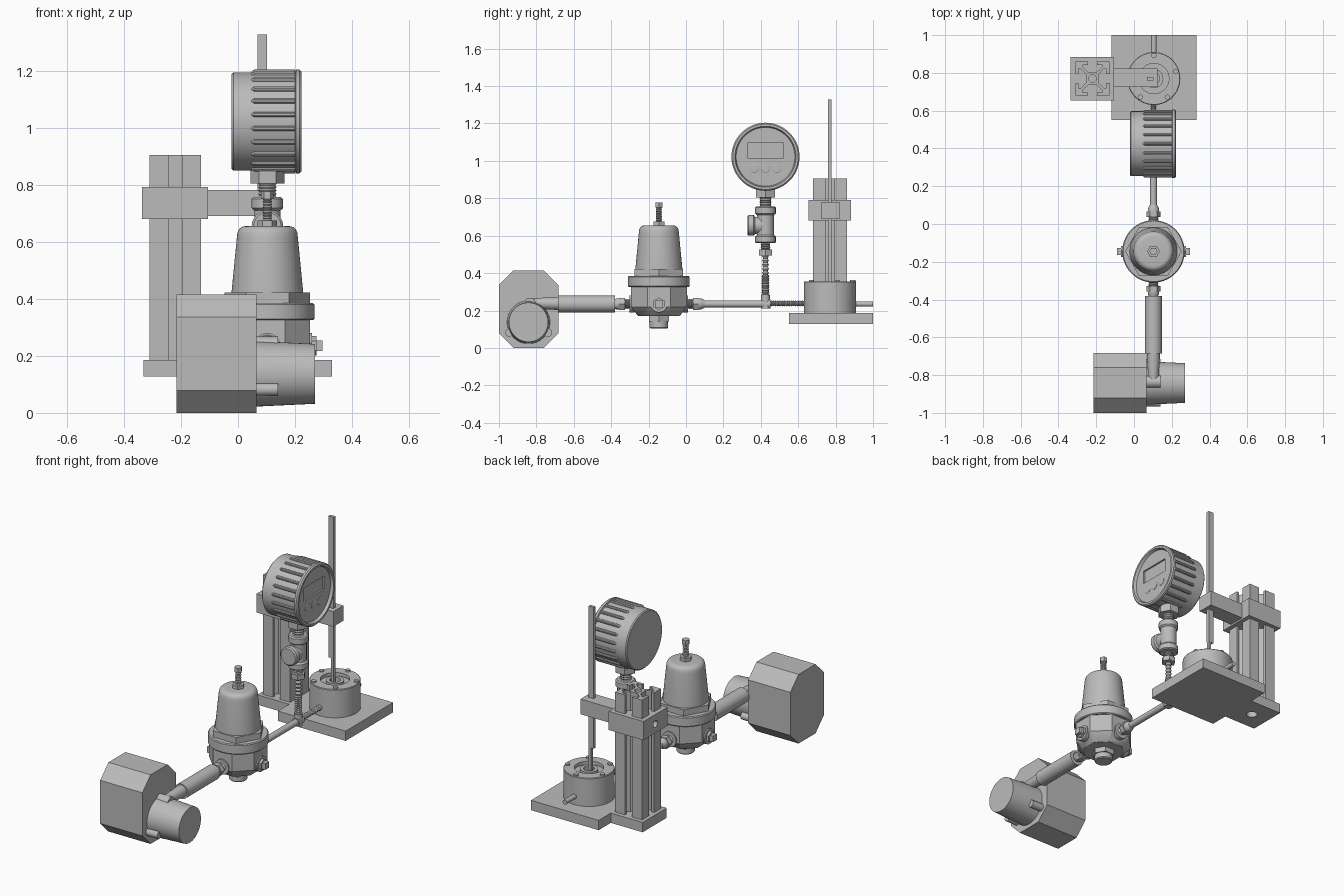
import bpy, bmesh, math
from mathutils import Matrix, Vector

if "Cube" in bpy.data.objects:
    bpy.data.objects.remove(bpy.data.objects["Cube"])

grey = bpy.data.materials.new("machined_grey")
grey.diffuse_color = (0.5, 0.5, 0.5, 1)
grey.use_nodes = True
grey.node_tree.nodes["Principled BSDF"].inputs["Base Color"].default_value = grey.diffuse_color

AXES = {'z': Matrix.Identity(4),
        'x': Matrix.Rotation(math.pi / 2, 4, 'Y'),
        'y': Matrix.Rotation(-math.pi / 2, 4, 'X')}


def finish(name, bm):
    bmesh.ops.recalc_face_normals(bm, faces=bm.faces)
    me = bpy.data.meshes.new(name)
    bm.to_mesh(me)
    bm.free()
    me.materials.append(grey)
    ob = bpy.data.objects.new(name, me)
    bpy.context.collection.objects.link(ob)
    return ob


def lathe(name, prof, at, axis='z', sides=40, turn=0.0):
    """Revolve (radius, position along axis) points; ends are capped."""
    bm = bmesh.new()
    m = Matrix.Translation(at) @ AXES[axis]
    rings = []
    for r, t in prof:
        rings.append([bm.verts.new(m @ Vector((r * math.cos(turn + 2 * math.pi * i / sides),
                                               r * math.sin(turn + 2 * math.pi * i / sides), t)))
                      for i in range(sides)])
    for a, b in zip(rings, rings[1:]):
        for i in range(sides):
            j = (i + 1) % sides
            bm.faces.new((a[i], a[j], b[j], b[i]))
    bm.faces.new(rings[0])
    bm.faces.new(rings[-1])
    return finish(name, bm)


def rod(name, r, a, b, at, axis='z', sides=32, turn=0.0):
    return lathe(name, [(r, a), (r, b)], at, axis, sides, turn)


def ridged(name, r, depth, a, b, n, at, axis='z'):
    """Threaded or corrugated rod."""
    s = (b - a) / n
    prof = [(r - depth, a)]
    for i in range(n):
        prof += [(r, a + s * (i + 0.5)), (r - depth, a + s * (i + 1))]
    return lathe(name, prof, at, axis, 24)


def box(name, x0, x1, y0, y1, z0, z1):
    bm = bmesh.new()
    bmesh.ops.create_cube(bm, size=1)
    for v in bm.verts:
        v.co = ((x0 + x1) / 2 + v.co.x * (x1 - x0), (y0 + y1) / 2 + v.co.y * (y1 - y0),
                (z0 + z1) / 2 + v.co.z * (z1 - z0))
    return finish(name, bm)


def cut(ob, cutter):
    mod = ob.modifiers.new("cut", 'BOOLEAN')
    mod.operation = 'DIFFERENCE'
    mod.solver = 'EXACT'
    mod.object = cutter
    bpy.context.view_layer.objects.active = ob
    bpy.ops.object.modifier_apply(modifier=mod.name)
    bpy.data.objects.remove(cutter, do_unlink=True)


def prism(name, pts, depth, m):
    bm = bmesh.new()
    f = bm.faces.new([bm.verts.new(m @ Vector((x, y, 0))) for x, y in pts])
    d = m.to_3x3() @ Vector((0, 0, depth))
    ext = bmesh.ops.extrude_face_region(bm, geom=[f], use_keep_orig=True)
    bmesh.ops.translate(bm, vec=d, verts=[v for v in ext['geom'] if isinstance(v, bmesh.types.BMVert)])
    return finish(name, bm)


CX, PZ = 0.103, 0.235  # line of the pipework

# Pump: chamfered box, drum, ports and outlet
c = 0.078
y0, y1, z1 = -1.0, -0.683, 0.415
octagon = [(y0 + c, 0), (y1 - c, 0), (y1, c), (y1, z1 - c), (y1 - c, z1), (y0 + c, z1), (y0, z1 - c), (y0, c)]
to_x = Matrix(((0, 0, 1, -0.215), (1, 0, 0, 0), (0, 1, 0, 0), (0, 0, 0, 1)))
prism("pump_box", octagon, 0.28, to_x)
lathe("pump_drum", [(0.115, 0.06), (0.105, 0.27)], (0, -0.842, 0.137), 'x', 48)
for i, y in enumerate((-0.945, -0.738)):
    rod(f"pump_port_{i}", 0.022, 0.05, 0.14, (0, y, 0.082), 'x')
rod("pump_outlet", 0.033, 0.05, 0.14, (0, -0.835, PZ), 'x')
lathe("outlet_pipe", [(0.026, -0.84), (0.036, -0.67)], (CX, 0, PZ + 0.003), 'y')
rod("filter_pipe", 0.045, -0.685, -0.38, (CX, 0, PZ), 'y')

# Pressure regulator
RY = -0.145
R = (CX, RY, 0)
lathe("regulator_body", [(0.118, 0.17), (0.125, 0.175), (0.162, 0.22), (0.162, 0.335)], R, sides=8, turn=math.pi / 8)
lathe("regulator_flange", [(0.16, 0.325), (0.165, 0.33), (0.165, 0.38), (0.16, 0.385)], R, sides=64)
rod("bonnet_hex", 0.15, 0.38, 0.422, R, sides=6)
bonnet = [(0.126, 0.38), (0.126, 0.42), (0.107, 0.615)]
bonnet += [(0.077 + 0.029 * math.cos(a), 0.624 + 0.031 * math.sin(a))
           for a in [math.pi / 12 * k for k in range(1, 7)]]
lathe("bonnet", bonnet, R, sides=64)
rod("lock_nut", 0.034, 0.65, 0.675, R, sides=6)
ridged("adjusting_screw", 0.017, 0.004, 0.67, 0.755, 9, R)
rod("screw_head", 0.022, 0.75, 0.777, R, sides=6)
rod("bottom_hex", 0.062, 0.14, 0.172, R, sides=6)
lathe("bottom_plug", [(0.045, 0.105), (0.05, 0.11), (0.05, 0.142)], R)
for s in (-1, 1):
    side = "left" if s < 0 else "right"
    p = (CX, RY, PZ)
    rod(side + "_boss", 0.045, s * 0.13, s * 0.157, p, 'x')
    rod(side + "_plug_hex", 0.034, s * 0.15, s * 0.172, p, 'x', 6)
    rod(side + "_plug_square", 0.026, s * 0.17, s * 0.193, p, 'x', 4, math.pi / 4)
    side = "inlet" if s < 0 else "outlet"
    rod(side + "_boss", 0.045, s * 0.13, s * 0.157, p, 'y')
    ridged(side + "_thread", 0.027, 0.004, s * 0.15, s * 0.185, 4, p, 'y')
    rod(side + "_hex", 0.038, s * 0.182, s * 0.212, p, 'y', 6)
    lathe(side + "_collar", [(0.03, s * 0.21), (0.03, s * 0.225), (0.02, s * 0.245)], p, 'y')

# Line to the tee, and hoses
GY = 0.425
rod("outlet_tube", 0.019, 0.07, 0.405, (CX, 0, PZ), 'y')
rod("hose_tee_run", 0.024, 0.4, 0.453, (CX, 0, PZ), 'y')
rod("hose_tee_branch", 0.024, 0.21, 0.282, (CX, GY, 0))
ridged("cup_hose", 0.016, 0.004, 0.45, 0.64, 16, (CX, 0, PZ + 0.003), 'y')
G = (CX, GY, 0)
ridged("gauge_hose", 0.021, 0.004, 0.28, 0.39, 9, G)
ridged("hose_barb", 0.018, 0.006, 0.39, 0.50, 5, G)
rod("barb_hex", 0.04, 0.495, 0.525, G, sides=6)
ridged("barb_thread", 0.026, 0.004, 0.52, 0.57, 5, G)

# Pipe tee below the gauge
lathe("pipe_tee", [(0.048, 0.56), (0.055, 0.565), (0.055, 0.595), (0.046, 0.605), (0.046, 0.71),
                   (0.055, 0.718), (0.055, 0.75), (0.048, 0.757)], G)
lathe("tee_branch", [(0.046, 0.425), (0.046, 0.37), (0.055, 0.362), (0.055, 0.335), (0.048, 0.328)],
      (CX, 0, 0.655), 'y')
ridged("gauge_thread", 0.032, 0.004, 0.75, 0.81, 5, G)
rod("gauge_hex", 0.06, 0.805, 0.862, G, sides=6)

# Gauge case, recessed dial, display and buttons
GZ = 1.022
GC = (0, GY, GZ)
case = lathe("gauge_case", [(0.166, -0.022), (0.172, -0.016), (0.172, 0.2), (0.182, 0.203), (0.182, 0.216),
                            (0.175, 0.223), (0.163, 0.223), (0.157, 0.207), (0.15, 0.207)],
             GC, 'x', 88)
cut(case, box("display_cutter", 0.197, 0.25, 0.33, 0.52, 1.015, 1.095))
for i in range(22):
    a = 2 * math.pi * (i + 0.5) / 22
    lathe(f"grip_rib_{i}", [(0.003, 0.048), (0.009, 0.056), (0.009, 0.2)],
          (0, GY + 0.173 * math.cos(a), GZ + 0.173 * math.sin(a)), 'x', 10)
for i in range(3):
    lathe(f"button_{i}", [(0.024, 0.2), (0.024, 0.209), (0.021, 0.211)],
          (0, GY + 0.06 * (i - 1), 0.96), 'x', 28)

# Base plate and cup
KY = 0.77
K = (0.105, KY, 0)
box("base_plate", -0.12, 0.33, 0.55, 1.0, 0.127, 0.186)
lathe("cup", [(0.14, 0.18), (0.14, 0.352), (0.137, 0.356), (0.08, 0.356), (0.08, 0.336), (0.05, 0.336),
              (0.05, 0.35), (0.03, 0.35), (0.03, 0.30)], K, sides=64)
for i in range(5):
    a = math.pi / 2 + i * math.tau / 5
    rod(f"cup_screw_{i}", 0.014, 0.35, 0.364, (K[0] + 0.122 * math.cos(a), KY + 0.122 * math.sin(a), 0), sides=16)
rod("cup_drain", 0.014, 0.88, 1.0, (K[0], 0, PZ), 'y')

# Slotted column with central bore, on a drilled foot
PX = -0.22
foot = box("column_foot", -0.332, -0.105, 0.657, 0.885, 0.127, 0.186)
cut(foot, rod("foot_cutter", 0.03, 0.1, 0.17, (PX, KY, 0)))
side = [(-0.09, 0.09), (-0.024, 0.09), (-0.024, 0.073), (-0.052, 0.073), (-0.052, 0.062),
        (-0.024, 0.035), (0.024, 0.035), (0.052, 0.062), (0.052, 0.073), (0.024, 0.073), (0.024, 0.09)]
outline = []
for k in range(4):
    rot = Matrix.Rotation(-k * math.pi / 2, 2)
    outline += [tuple(rot @ Vector(p)) for p in side]
column = prism("slotted_column", outline, 0.735, Matrix.Translation((PX, KY, 0.17)))
cut(column, rod("bore_cutter", 0.02, 0.6, 1.0, (PX, KY, 0)))

# Clamp, arm and probe
clamp = box("clamp", -0.336, -0.105, 0.655, 0.883, 0.68, 0.792)
cut(clamp, rod("clamp_cutter", 0.02, -0.4, -0.31, (0, KY, 0.735), 'x'))
box("arm", -0.11, 0.125, 0.725, 0.822, 0.69, 0.781)
box("probe_bar", 0.069, 0.102, 0.759, 0.778, 0.48, 1.328)
box("probe_tip", 0.087, 0.102, 0.76, 0.777, 0.32, 0.485)

# Smooth round parts, keep edges sharp
bpy.ops.object.select_all(action='SELECT')
bpy.context.view_layer.objects.active = case
bpy.ops.object.shade_smooth_by_angle(angle=math.radians(30))
